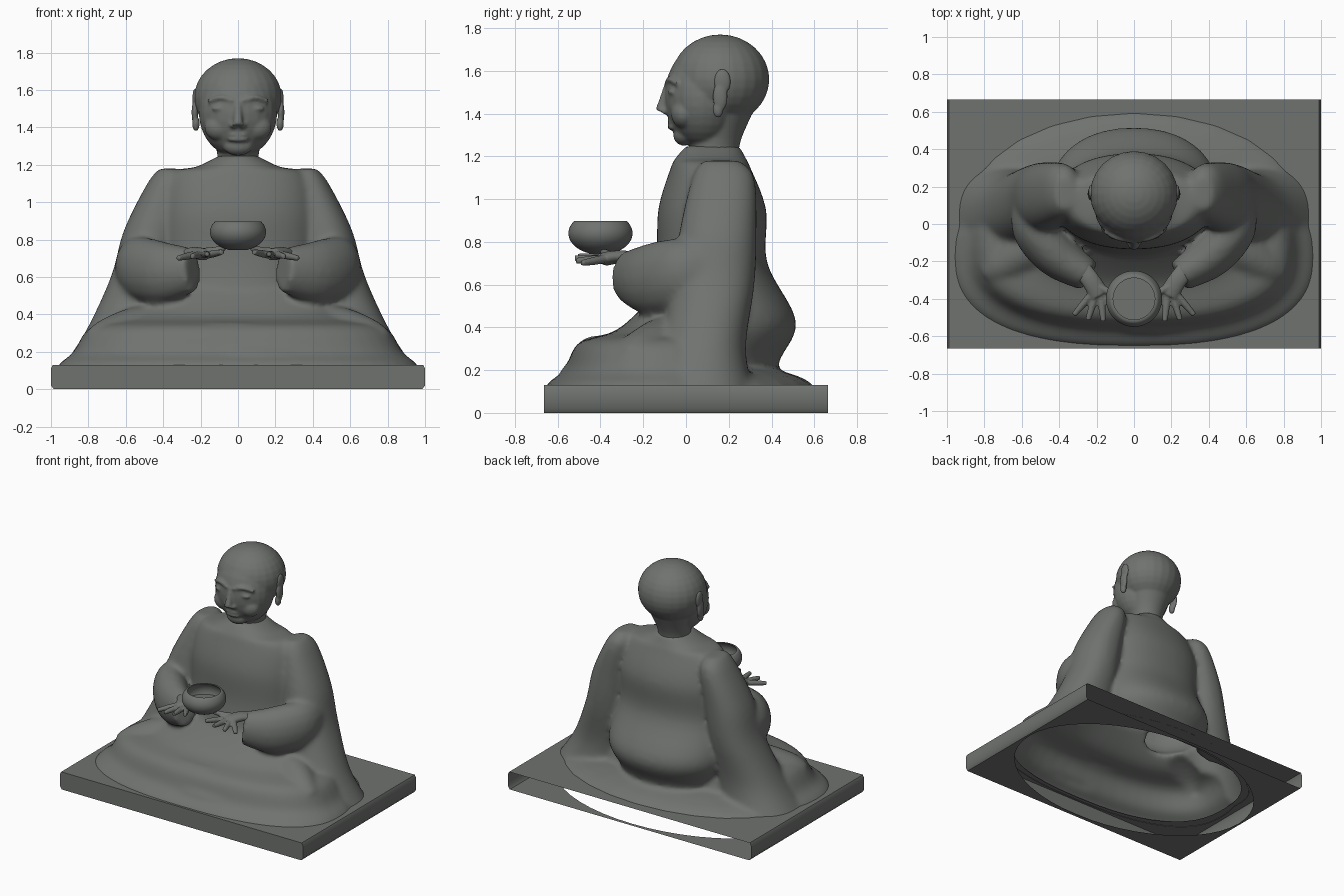
import bpy, bmesh, math
from mathutils import Vector, Matrix

if "Cube" in bpy.data.objects:
    bpy.data.objects.remove(bpy.data.objects["Cube"], do_unlink=True)

COLOUR = (0.16, 0.17, 0.16, 1)
stone = bpy.data.materials.new("dark grey stone")
stone.use_nodes = True
stone.diffuse_color = COLOUR
stone.node_tree.nodes["Principled BSDF"].inputs["Base Color"].default_value = COLOUR


def everything(bm):
    return bm.verts[:] + bm.edges[:] + bm.faces[:]


def finish(name, bm, voxel=None, softness=0):
    """Make an object; with a voxel size, fuse its overlapping parts and soften them."""
    bmesh.ops.recalc_face_normals(bm, faces=bm.faces)
    mesh = bpy.data.meshes.new(name)
    bm.to_mesh(mesh)
    bm.free()
    part = bpy.data.objects.new(name, mesh)
    bpy.context.collection.objects.link(part)
    if voxel:
        fuse = part.modifiers.new("fuse", "REMESH")
        fuse.mode, fuse.voxel_size = "VOXEL", voxel
        soften = part.modifiers.new("soften", "SMOOTH")
        soften.iterations = softness
        bpy.context.view_layer.objects.active = part
        for modifier in ("fuse", "soften"):
            bpy.ops.object.modifier_apply(modifier=modifier)
    part.data.materials.clear()
    part.data.materials.append(stone)
    part.data.shade_smooth()
    part.data.set_sharp_from_angle(angle=math.radians(50))
    return part


def spline(rows, steps=5):
    """Smooth interpolation through rows of numbers."""
    last = len(rows) - 1
    smooth = []
    for i in range(last):
        before, start, end, after = (rows[max(0, min(last, i + k))] for k in (-1, 0, 1, 2))
        for step in range(steps):
            t = step / steps
            smooth.append([b + t / 2 * (c - a + t * (2*a - 5*b + 4*c - d + t * (3*(b - c) + d - a)))
                           for a, b, c, d in zip(before, start, end, after)])
    return smooth + [list(rows[last])]


def oval(power=2, count=48):
    """Unit superellipse; higher powers are squarer."""
    points = []
    for i in range(count):
        c, s = math.cos(math.tau * i / count), math.sin(math.tau * i / count)
        points.append((math.copysign(abs(c) ** (2 / power), c), math.copysign(abs(s) ** (2 / power), s)))
    return points


def skin(bm, rings, caps=True):
    loops = [[bm.verts.new(co) for co in ring] for ring in rings]
    for low, high in zip(loops, loops[1:]):
        for i in range(len(low)):
            bm.faces.new((low[i - 1], low[i], high[i], high[i - 1]))
    if caps:
        bm.faces.new(loops[0])
        bm.faces.new(loops[-1])


def level(z, half_width, front, back, x=0):
    return z, half_width, (back - front) / 2, x, (front + back) / 2


def stack(bm, levels, power=2):
    """Solid through horizontal ovals."""
    skin(bm, [[(x + w * u, y + d * v, z) for u, v in oval(power)]
              for z, w, d, x, y in spline(levels)])


def tube(bm, path, height=1):
    """Solid along rows of x, y, z, radius; height flattens or deepens the section."""
    rows = spline(path)
    centres = [Vector(row[:3]) for row in rows]
    rings = []
    for i, row in enumerate(rows):
        along = centres[min(i + 1, len(rows) - 1)] - centres[max(i - 1, 0)]
        side = along.cross((0, 0, 1)).normalized()
        up = side.cross(along.normalized()) * height
        rings.append([centres[i] + (side * u + up * v) * row[3] for u, v in oval(count=16)])
    skin(bm, rings)


def blob(bm, centre, size):
    bmesh.ops.create_uvsphere(bm, u_segments=24, v_segments=16, radius=1,
                              matrix=Matrix.Translation(centre) @ Matrix.Diagonal((*size, 1)))


def mirror(bm):
    """Repeat all parts so far on the other side."""
    copy = bmesh.ops.duplicate(bm, geom=everything(bm))["geom"]
    bmesh.ops.scale(bm, vec=(-1, 1, 1), verts=[v for v in copy if isinstance(v, bmesh.types.BMVert)])


def rectangle(z, inset=0):
    """Slab outline with as many points as an oval."""
    return [((1 - inset) * u / max(abs(u), abs(v)), 0.665 * v / max(abs(u), abs(v)), z)
            for u, v in oval()]


# Plinth: hollow slab, open at the back, with a large oval opening below
bm = bmesh.new()
top_opening = [(0.9 * u, 0.54 * v - 0.08, 0.13) for u, v in oval(2.5)]
base_opening = [(0.97 * u, 0.64 * v, 0) for u, v in oval()]
skin(bm, [top_opening, rectangle(0.13, 0.01), rectangle(0.11), rectangle(0.02),
          rectangle(0, 0.015), base_opening], caps=False)
back_wall = [f for f in bm.faces if all(v.co.y > 0.66 for v in f.verts)]
bmesh.ops.delete(bm, geom=back_wall, context="FACES")
finish("plinth", bm)

# Hanging sleeves, from the shoulders to the floor
bm = bmesh.new()
stack(bm, [level(0.08, 0.27, -0.22, 0.32, x=0.7),
           level(0.3, 0.23, -0.13, 0.28, x=0.59),
           level(0.6, 0.17, -0.06, 0.32, x=0.51),
           level(0.85, 0.15, -0.03, 0.33, x=0.46),
           level(1.1, 0.1, 0.03, 0.32, x=0.385),
           level(1.18, 0.05, 0.08, 0.25, x=0.37)], power=2.2)

# Forearms inside wide cuffs, and thighs
elbow, cuff = (0.55, 0.1, 0.67, 0.1), (0.24, -0.28, 0.64, 0.085)
tube(bm, [elbow, (0.53, -0.03, 0.65, 0.12), (0.41, -0.17, 0.625, 0.12), cuff], height=1.4)
hip, knee = (0.2, 0, 0.35, 0.1), (0.8, -0.27, 0.26, 0.05)
tube(bm, [hip, (0.5, -0.1, 0.32, 0.13), (0.7, -0.22, 0.28, 0.1), knee])
mirror(bm)

# Torso with full hips, sloping from the shoulders to the collar
stack(bm, [level(0.1, 0.4, -0.3, 0.38),
           level(0.25, 0.41, -0.3, 0.44),
           level(0.43, 0.45, -0.2, 0.515),
           level(0.7, 0.42, -0.14, 0.38),
           level(0.95, 0.42, -0.13, 0.375),
           level(1.15, 0.36, -0.07, 0.3),
           level(1.19, 0.22, -0.05, 0.28),
           level(1.25, 0.1, 0, 0.25)], power=2.2)

# Lap and spreading hem, with the low train behind
stack(bm, [level(0.08, 0.99, -0.67, 0.32),
           level(0.14, 0.95, -0.645, 0.3),
           level(0.2, 0.88, -0.57, 0.3),
           level(0.33, 0.79, -0.5, 0.25),
           level(0.39, 0.58, -0.32, 0.2),
           level(0.55, 0.4, -0.15, 0.2)], power=2.5)
blob(bm, (0, 0.1, 0.1), (0.9, 0.51, 0.13))

# Crossed shin and lower cloth fold
tube(bm, [(0.7, -0.3, 0.25, 0.08), (0, -0.43, 0.27, 0.09), (-0.5, -0.33, 0.3, 0.05)])
tube(bm, [(-0.7, -0.36, 0.2, 0.06), (0, -0.52, 0.17, 0.07), (0.5, -0.48, 0.17, 0.05)])
body = finish("robed_body", bm, voxel=0.017, softness=9)

# Open the underside so the body is hollow from below
bm = bmesh.new()
bm.from_mesh(body.data)
bmesh.ops.bisect_plane(bm, geom=everything(bm), plane_co=(0, 0, 0.128),
                       plane_no=(0, 0, 1), clear_inner=True)
bm.to_mesh(body.data)
bm.free()

# Face details on one side: nostril, cheek, eyelid, brow
bm = bmesh.new()
blob(bm, (0.025, -0.095, 1.41), (0.02, 0.02, 0.015))
blob(bm, (0.1, -0.01, 1.4), (0.08, 0.06, 0.07))
blob(bm, (0.09, -0.065, 1.5), (0.05, 0.02, 0.015))
tube(bm, [(0.02, -0.09, 1.54, 0.012), (0.09, -0.075, 1.56, 0.014), (0.16, -0.04, 1.54, 0.01)])
mirror(bm)

# Skull, face, neck, nose, lips and chin
blob(bm, (0, 0.16, 1.56), (0.235, 0.23, 0.21))
blob(bm, (0, 0.08, 1.48), (0.21, 0.18, 0.24))
stack(bm, [level(1.1, 0.12, 0.03, 0.25), level(1.25, 0.11, 0.02, 0.25), level(1.4, 0.15, 0.03, 0.31)])
tube(bm, [(0, -0.08, 1.54, 0.02), (0, -0.105, 1.46, 0.022), (0, -0.115, 1.41, 0.03)])
blob(bm, (0, -0.01, 1.3), (0.08, 0.05, 0.05))
for lip in (1.335, 1.36):
    blob(bm, (0, -0.065, lip), (0.055, 0.022, 0.013))
finish("head", bm, voxel=0.009, softness=5)

# Ears with long lobes, leaning back at the top
bm = bmesh.new()
blob(bm, (0.228, 0.17, 1.55), (0.016, 0.04, 0.06))
blob(bm, (0.23, 0.16, 1.48), (0.018, 0.035, 0.07))
blob(bm, (0.225, 0.15, 1.42), (0.02, 0.025, 0.04))
mirror(bm)
finish("ears", bm, voxel=0.007, softness=2)

# Hands: wrist and palm, fanned fingers, thumb under the bowl
bm = bmesh.new()
knuckles = Vector((0.185, -0.38, 0.72))
tube(bm, [(0.32, -0.2, 0.7, 0.055), (0.24, -0.29, 0.73, 0.05), (*knuckles, 0.055)], height=0.6)
for turn in (-0.5, -0.1, 0.3, 0.7):
    reach = Vector((math.sin(turn), -math.cos(turn), -turn / 5)) * 0.14
    root = knuckles + Vector((turn / 15, 0, 0))
    tube(bm, [(*root, 0.02), (*(root + reach / 2), 0.019), (*(root + reach), 0.014)])
tube(bm, [(0.22, -0.32, 0.73, 0.024), (0.14, -0.36, 0.74, 0.02), (0.07, -0.39, 0.755, 0.015)])
mirror(bm)
finish("hands", bm, voxel=0.007, softness=2)

# Bowl: rounded outside, then back down a thinner, shallower inside
bm = bmesh.new()
curve = [(math.cos(a / 10), math.sin(a / 10)) for a in range(-13, 7)]
profile = [(0.15 * r, 0.84 + 0.1 * h) for r, h in curve]
profile += [(0.135 * r, 0.84 + 0.1 * max(h, -0.3)) for r, h in reversed(curve)]
skin(bm, [[(r * u, r * v - 0.4, z) for u, v in oval()] for r, z in profile])
finish("bowl", bm)
